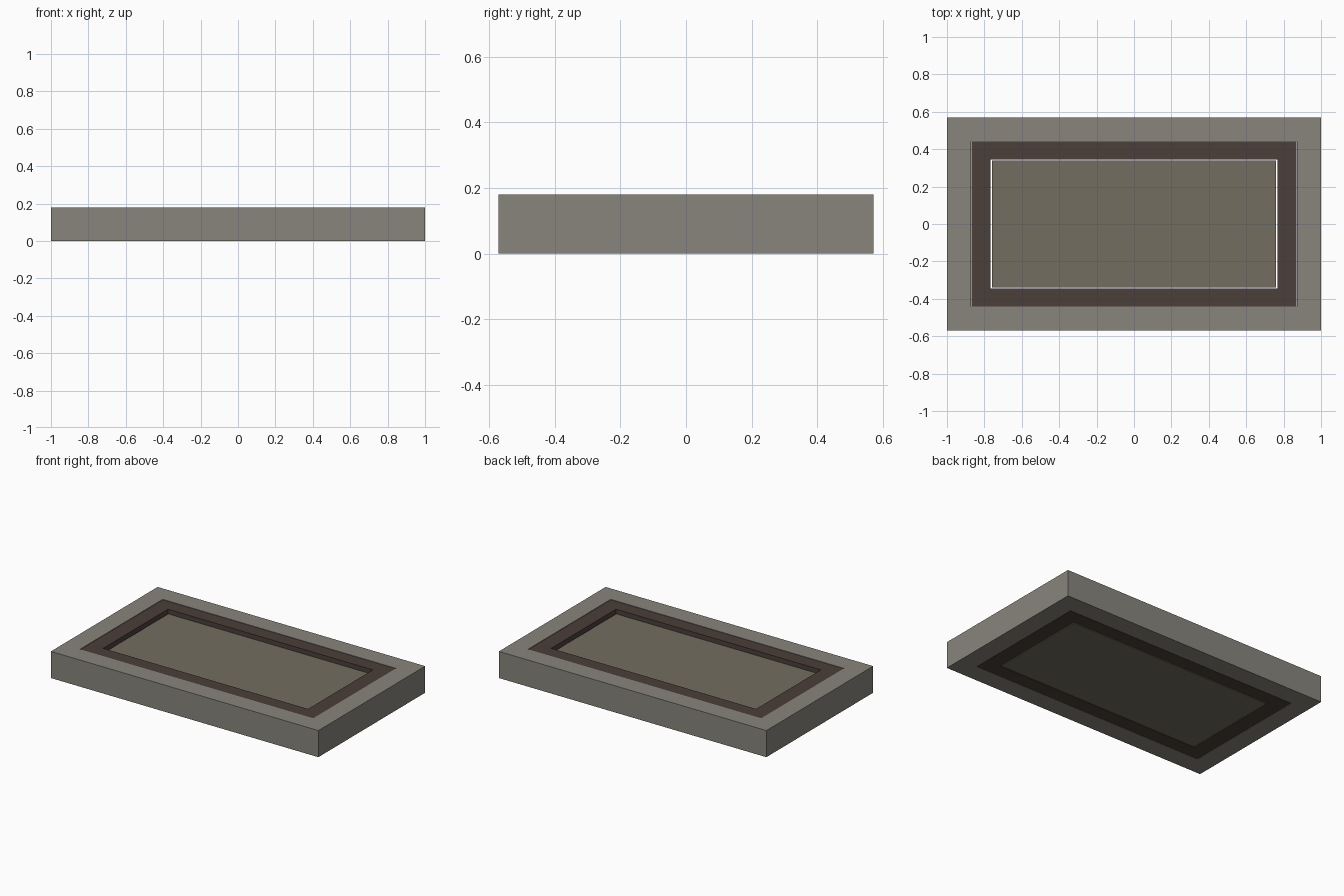
import bpy, bmesh

if "Cube" in bpy.data.objects:
    bpy.data.objects.remove(bpy.data.objects["Cube"])


def material(name, rgb):
    m = bpy.data.materials.new(name)
    m.diffuse_color = (*rgb, 1)
    m.use_nodes = True
    m.node_tree.nodes["Principled BSDF"].inputs["Base Color"].default_value = m.diffuse_color
    return m


def loop(bm, hx, hy, z):
    return [bm.verts.new((sx * hx, sy * hy, z))
            for sx, sy in ((-1, -1), (1, -1), (1, 1), (-1, 1))]


def slab(name, outer, z0, z1, mat, inner=None):
    """Rectangular slab given half sizes; with inner it becomes an open frame."""
    bm = bmesh.new()
    ob, ot = loop(bm, *outer, z0), loop(bm, *outer, z1)
    if inner:
        loops = [ob, ot, loop(bm, *inner, z1), loop(bm, *inner, z0), ob]
    else:
        loops = [ob, ot]
        bm.faces.new(ob)
        bm.faces.new(ot)
    for a, b in zip(loops, loops[1:]):
        for i in range(4):
            j = (i + 1) % 4
            bm.faces.new((a[i], a[j], b[j], b[i]))
    bmesh.ops.recalc_face_normals(bm, faces=bm.faces)
    mesh = bpy.data.meshes.new(name)
    bm.to_mesh(mesh)
    bm.free()
    mesh.materials.append(mat)
    obj = bpy.data.objects.new(name, mesh)
    bpy.context.collection.objects.link(obj)


# Outer stone border
slab("outer_border", (1.0, 0.57), 0, 0.18,
     material("warm_grey", (0.25, 0.235, 0.205)), inner=(0.872, 0.442))
# Dark frame set flush in the border
slab("inner_frame", (0.87, 0.44), 0, 0.178,
     material("dark_brown", (0.07, 0.05, 0.042)), inner=(0.766, 0.346))
# Recessed centre panel with a hairline gap around it
slab("centre_panel", (0.76, 0.34), 0, 0.15,
     material("olive_grey", (0.17, 0.153, 0.117)))
